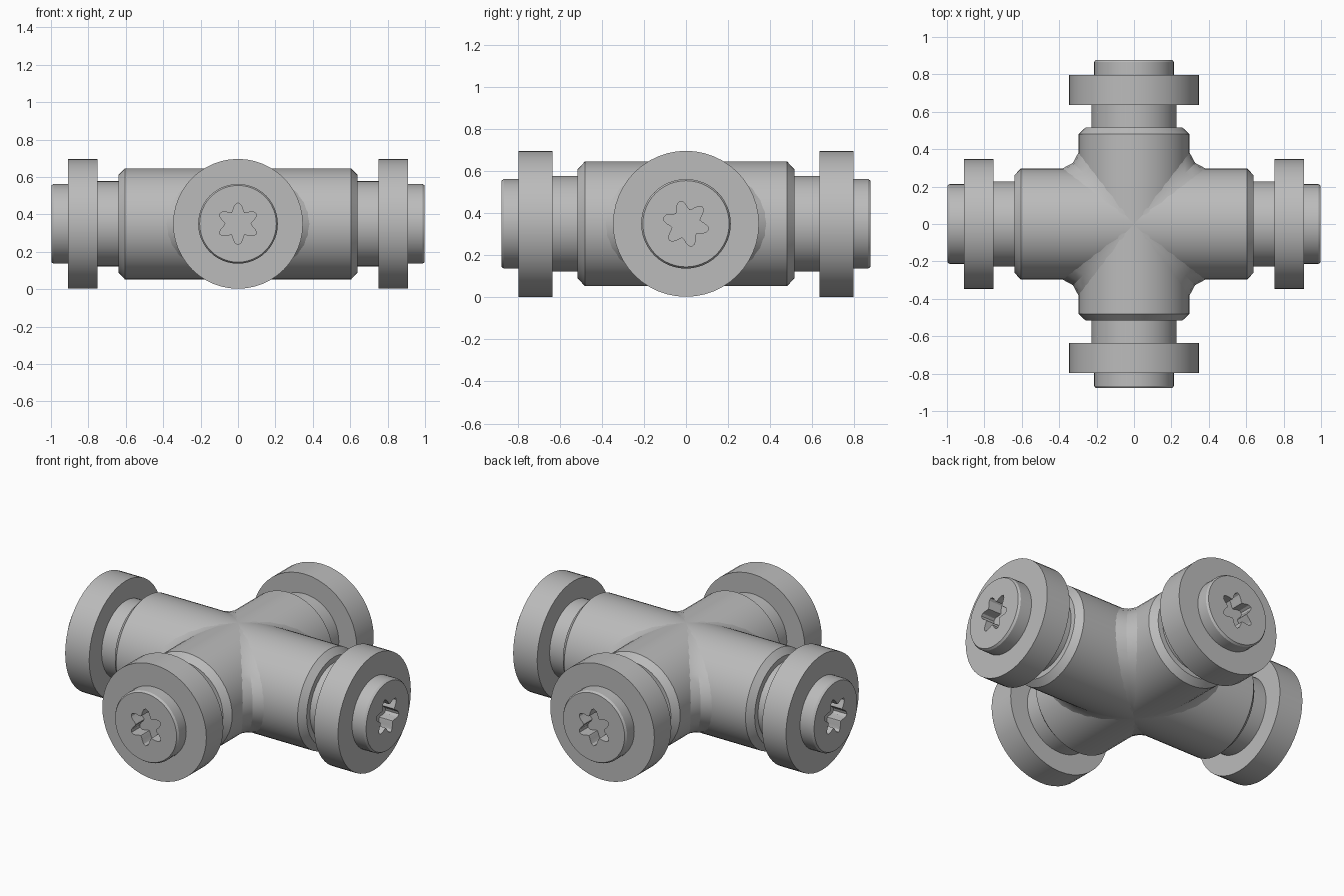
import bpy, bmesh, math
from mathutils import Matrix, Vector

CENTRE = Vector((0, 0, 0.35))
BODY_R = 0.297
SEGS = 48

cube = bpy.data.objects.get("Cube")
if cube:
    bpy.data.objects.remove(cube, do_unlink=True)

grey = bpy.data.materials.new("plain_grey")
grey.use_nodes = True
colour = (0.5, 0.5, 0.5, 1)
grey.diffuse_color = colour
grey.node_tree.nodes["Principled BSDF"].inputs["Base Color"].default_value = colour


def finish(bm, name, matrix):
    bmesh.ops.remove_doubles(bm, verts=bm.verts, dist=0.0001)
    bmesh.ops.recalc_face_normals(bm, faces=bm.faces)
    mesh = bpy.data.meshes.new(name)
    bm.to_mesh(mesh)
    bm.free()
    mesh.materials.append(grey)
    obj = bpy.data.objects.new(name, mesh)
    obj.matrix_world = matrix
    bpy.context.collection.objects.link(obj)
    bpy.ops.object.select_all(action="DESELECT")
    obj.select_set(True)
    bpy.context.view_layer.objects.active = obj
    bpy.ops.object.shade_smooth_by_angle(angle=math.radians(25))
    return obj


def along(direction):
    """Matrix whose local z points along direction and local y points up."""
    d = Vector(direction)
    up = Vector((0, 0, 1))
    rot = Matrix((up.cross(d), up, d)).transposed().to_4x4()
    return Matrix.Translation(CENTRE) @ rot


def lathe(name, profile, matrix, twist=0):
    """Profile of (radius, distance, lobe height) rings, capped at both ends."""
    bm = bmesh.new()
    rings = []
    for radius, dist, lobe in profile:
        ring = []
        for i in range(SEGS):
            a = math.tau * i / SEGS
            r = radius + lobe * math.cos(6 * a)
            t = a + twist + math.pi / 2
            ring.append(bm.verts.new((r * math.cos(t), r * math.sin(t), dist)))
        rings.append(ring)
    for low, high in zip(rings, rings[1:]):
        for i in range(SEGS):
            j = (i + 1) % SEGS
            bm.faces.new((low[i], low[j], high[j], high[i]))
    bm.faces.new(rings[0][::-1])
    bm.faces.new(rings[-1])
    return finish(bm, name, matrix)


def barrel(name, direction, length):
    """Central tube with a chamfer at each end."""
    half = [(BODY_R, length - 0.025, 0), (0.26, length + 0.01, 0)]
    lathe(name, [(r, -d, 0) for r, d, _ in half[::-1]] + half, along(direction))


def arm(name, direction, body_end, wheel_in, wheel_out, tip, twist):
    """Neck, wheel and end cap with a six-lobed socket."""
    m = along(direction)
    lathe(name + "_neck", [(0.228, body_end - 0.05, 0), (0.228, wheel_in + 0.02, 0)], m)
    lathe(name + "_wheel", [(0.347, wheel_in, 0), (0.347, wheel_out, 0)], m)
    lathe(name + "_cap", [(0.213, wheel_out - 0.02, 0), (0.213, tip - 0.012, 0),
                          (0.205, tip, 0), (0.089, tip, 0.022),
                          (0.089, tip - 0.1, 0.022)], m, twist)


def corner_fillet(name, sx, sy):
    """Sloped web filling the inner corner between two barrels."""
    bm = bmesh.new()
    steps = 16
    rows = []
    for i in range(steps + 1):
        a = math.pi * (i / steps - 0.5)
        w, z = BODY_R * math.cos(a), BODY_R * math.sin(a)
        d = 0.085 * math.cos(a)
        points = [(w + d, w), (w + d * 0.35, w + d * 0.35), (w, w + d)]
        rows.append([bm.verts.new((sx * x, sy * y, z)) for x, y in points])
    for low, high in zip(rows, rows[1:]):
        for k in range(2):
            face = [low[k], low[k + 1], high[k + 1], high[k]]
            bm.faces.new(face if sx * sy < 0 else face[::-1])
    obj = finish(bm, name, Matrix.Translation(CENTRE))
    # Make the open web face outwards
    mesh = obj.data
    mid = mesh.polygons[len(mesh.polygons) // 2]
    if mid.normal.dot(Vector((sx, sy, 0))) < 0:
        mesh.flip_normals()


# Crossed central body
barrel("side_barrel", (1, 0, 0), 0.63)
barrel("front_back_barrel", (0, 1, 0), 0.505)
for sx, x_name in ((1, "left"), (-1, "right")):
    for sy, y_name in ((-1, "front"), (1, "back")):
        corner_fillet(f"{y_name}_{x_name}_corner_fillet", sx, sy)

# Four arms with wheels
for s, x_name, y_name in ((1, "left", "back"), (-1, "right", "front")):
    arm(x_name, (s, 0, 0), 0.63, 0.75, 0.91, 0.998, math.radians(15))
    arm(y_name, (0, s, 0), 0.505, 0.635, 0.797, 0.878, 0)
